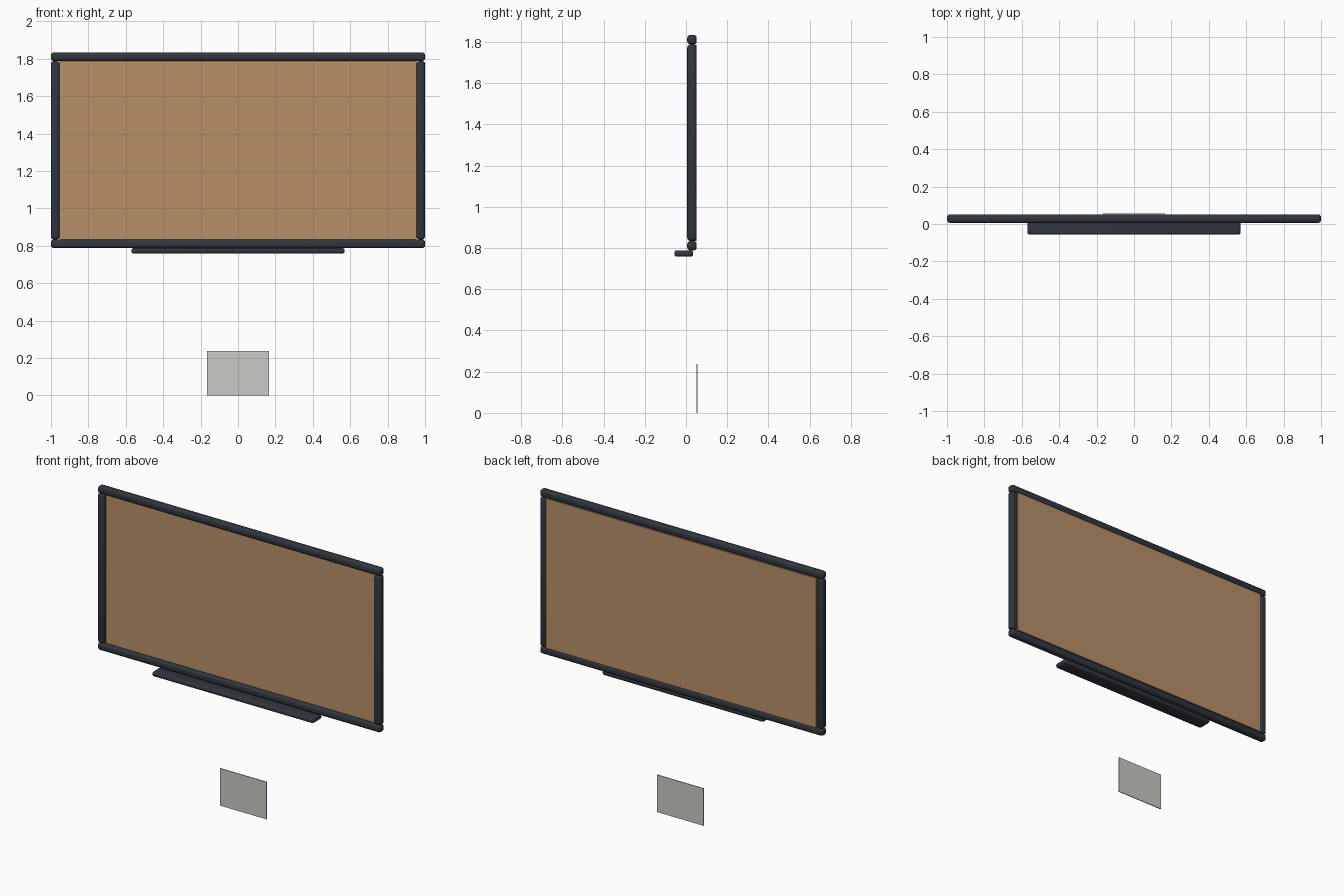
import bpy

if "Cube" in bpy.data.objects:
    bpy.data.objects.remove(bpy.data.objects["Cube"])


def material(name, color):
    m = bpy.data.materials.new(name)
    m.diffuse_color = (*color, 1)
    m.use_nodes = True
    m.node_tree.nodes["Principled BSDF"].inputs["Base Color"].default_value = m.diffuse_color
    return m


dark = material("dark_frame", (0.030, 0.037, 0.048))
cork = material("cork", (0.48, 0.28, 0.14))
pale = material("pale_grey", (0.60, 0.59, 0.56))


def box(name, x, y, z, mat, bevel=0):
    """Box from (min, max) ranges, with optional rounded edges."""
    ranges = (x, y, z)
    bpy.ops.mesh.primitive_cube_add(size=1, location=[(a + b) / 2 for a, b in ranges])
    ob = bpy.context.object
    ob.name = name
    ob.scale = [b - a for a, b in ranges]
    bpy.ops.object.transform_apply(location=False, rotation=False, scale=True)
    ob.data.materials.append(mat)
    if bevel:
        mod = ob.modifiers.new("round_edges", "BEVEL")
        mod.width = bevel
        mod.segments = 3
        bpy.ops.object.modifier_apply(modifier=mod.name)
        bpy.ops.object.shade_smooth_by_angle()
    return ob


W = 0.046                     # frame bar thickness
LOW, HIGH = 0.788, 1.834      # frame bottom and top
FRAME_Y = (0.006, 0.052)

# Cork panel, set towards the back of the frame
box("cork_panel", (-1 + W, 1 - W), (0.030, 0.050), (LOW + W, HIGH - W), cork)

# Rounded frame bars
box("top_rail", (-1, 1), FRAME_Y, (HIGH - W, HIGH), dark, 0.015)
box("bottom_rail", (-1, 1), FRAME_Y, (LOW, LOW + W), dark, 0.015)
for side, x in (("left", (-1, -1 + W)), ("right", (1 - W, 1))):
    box(side + "_stile", x, FRAME_Y, (LOW + W, HIGH - W), dark, 0.015)

# Ledge below the frame
box("tray", (-0.57, 0.57), (-0.057, 0.035), (0.758, 0.788), dark, 0.012)

# Thin plate near the floor
box("lower_plate", (-0.165, 0.165), (0.052, 0.057), (0, 0.238), pale)
